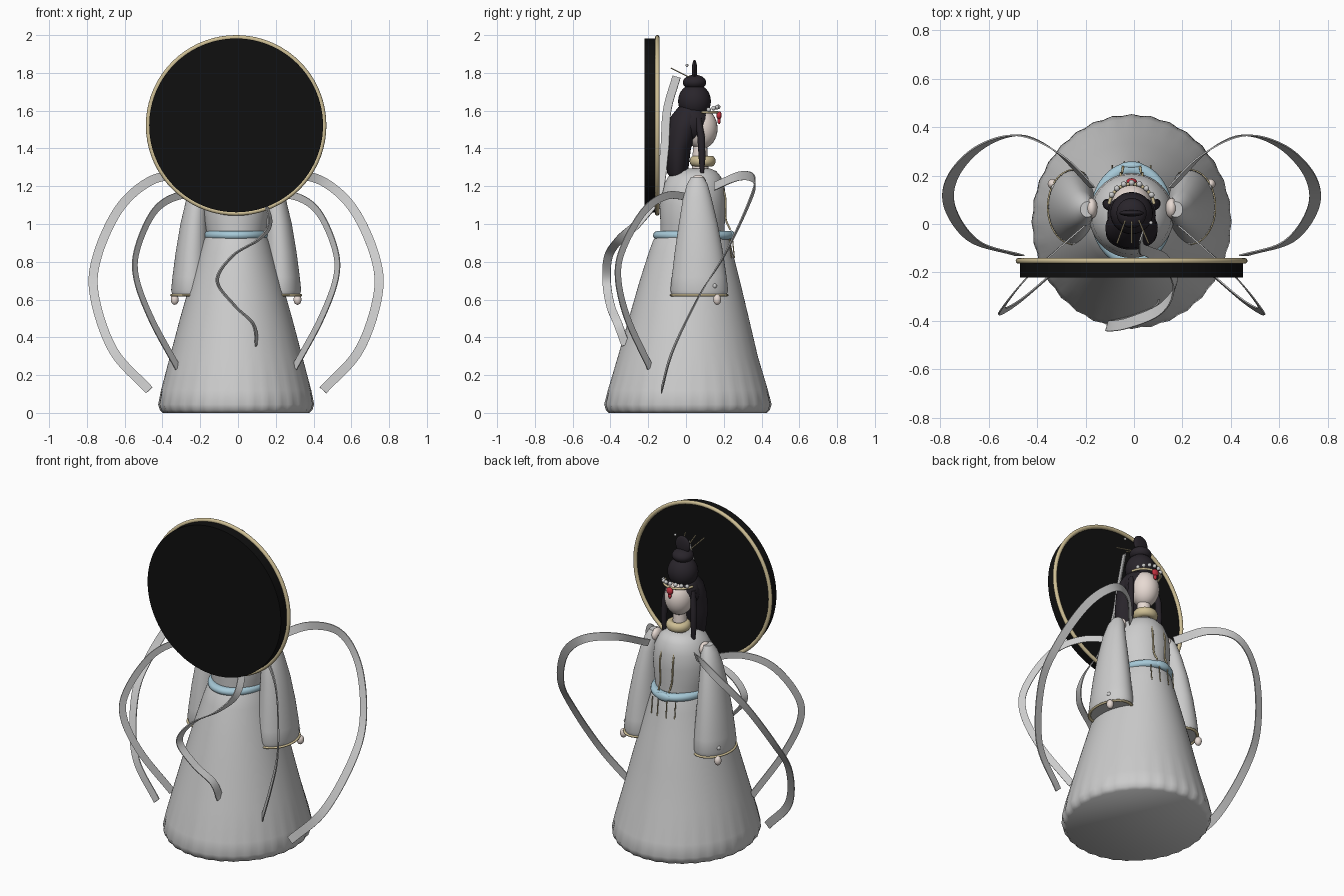
import bpy, math
from mathutils import Vector

if "Cube" in bpy.data.objects:
    bpy.data.objects.remove(bpy.data.objects["Cube"])

CX = -0.01  # the figure sits slightly left of centre


def mat(name, rgb):
    m = bpy.data.materials.new(name)
    m.diffuse_color = (*rgb, 1)
    m.use_nodes = True
    m.node_tree.nodes["Principled BSDF"].inputs["Base Color"].default_value = m.diffuse_color
    return m


WHITE = mat("white_cloth", (0.80, 0.81, 0.83))
BLACK = mat("black", (0.005, 0.005, 0.005))
HAIR = mat("hair", (0.022, 0.018, 0.024))
GOLD = mat("gold", (0.62, 0.52, 0.30))
SKIN = mat("skin", (0.80, 0.70, 0.65))
BLUE = mat("blue", (0.38, 0.58, 0.68))
RED = mat("red", (0.55, 0.03, 0.05))


def finish(o, name, m, angle=50):
    o.name = name
    if m:
        o.data.materials.append(m)
    bpy.ops.object.select_all(action='DESELECT')
    o.select_set(True)
    bpy.context.view_layer.objects.active = o
    bpy.ops.object.shade_smooth_by_angle(angle=math.radians(angle))
    return o


def mesh(name, verts, faces, m):
    me = bpy.data.meshes.new(name)
    me.from_pydata(verts, [], faces)
    o = bpy.data.objects.new(name, me)
    bpy.context.collection.objects.link(o)
    return finish(o, name, m)


def loft(name, rings, m, n=64, pleat=0):
    """Stack of ellipses (cx, cy, z, rx, ry), capped; pleats fade upwards."""
    v, f = [], []
    for cx, cy, z, rx, ry in rings:
        for i in range(n):
            a = 2 * math.pi * i / n
            k = 1 + pleat * max(0, 1 - z / 0.15) * math.cos(a * n / 4)
            v.append((cx + rx * k * math.cos(a), cy + ry * k * math.sin(a), z))
    for r in range(len(rings) - 1):
        for i in range(n):
            j = (i + 1) % n
            f.append((r * n + i, r * n + j, (r + 1) * n + j, (r + 1) * n + i))
    f.append(tuple(reversed(range(n))))
    f.append(tuple(range((len(rings) - 1) * n, len(rings) * n)))
    return mesh(name, v, f, m)


def ball(name, loc, size, m, seg=32):
    bpy.ops.mesh.primitive_uv_sphere_add(segments=seg, ring_count=seg // 2, location=loc)
    o = bpy.context.object
    o.scale = size
    return finish(o, name, m)


def ring(name, loc, R, r, m, scale=(1, 1, 1), rot=(0, 0, 0)):
    bpy.ops.mesh.primitive_torus_add(location=loc, rotation=rot, major_radius=R, minor_radius=r,
                                     major_segments=72, minor_segments=14)
    o = bpy.context.object
    o.scale = scale
    return finish(o, name, m)


def smooth_path(pts, steps=10):
    p = [Vector(q) for q in pts]
    p = [2 * p[0] - p[1]] + p + [2 * p[-1] - p[-2]]
    out = []
    for a, b, c, d in zip(p, p[1:], p[2:], p[3:]):
        for s in range(steps):
            t = s / steps
            out.append(0.5 * (2 * b + (c - a) * t + (2 * a - 5 * b + 4 * c - d) * t ** 2
                              + (3 * b - a - 3 * c + d) * t ** 3))
    return out + [p[-2]]


def ribbon(name, pts, width, normal=None, across=None):
    """Flat band: lies either across a plane normal or along a fixed direction."""
    path, v, f = smooth_path(pts), [], []
    for i, c in enumerate(path):
        t = (path[min(i + 1, len(path) - 1)] - path[max(i - 1, 0)]).normalized()
        w = t.cross(Vector(normal)) if normal else Vector(across) - t * t.dot(Vector(across))
        w = w.normalized() * width / 2
        h = t.cross(w).normalized() * 0.003
        v += [c + w + h, c - w + h, c - w - h, c + w - h]
    for i in range(len(path) - 1):
        for k in range(4):
            a, b = i * 4 + k, i * 4 + (k + 1) % 4
            f.append((a, b, b + 4, a + 4))
    e = len(v)
    f += [(3, 2, 1, 0), (e - 4, e - 3, e - 2, e - 1)]
    return mesh(name, v, f, None)


def wire(name, pts, r, m):
    cu = bpy.data.curves.new(name, 'CURVE')
    cu.dimensions = '3D'
    cu.bevel_depth = r
    cu.use_fill_caps = True
    s = cu.splines.new('POLY')
    path = smooth_path(pts, 5)
    s.points.add(len(path) - 1)
    for p, q in zip(s.points, path):
        p.co = (*q, 1)
    cu.materials.append(m)
    bpy.context.collection.objects.link(bpy.data.objects.new(name, cu))


# Gown and torso
loft("skirt", [(CX, .01, 0, .385, .415), (CX, .01, .015, .4, .43), (CX, .01, .045, .41, .44),
               (CX, .01, .12, .397, .423), (CX, .01, .3, .35, .37), (CX, .015, .5, .297, .318),
               (CX, .02, .7, .24, .265), (CX, .025, .85, .195, .222), (CX, .03, .91, .175, .205),
               (CX, .035, .95, .155, .185)], WHITE, 128, 0.01)
loft("torso", [(CX, .035, .92, .15, .17), (CX, .035, 1.0, .165, .17), (CX, .035, 1.1, .175, .175),
               (CX, .04, 1.19, .165, .165), (CX, .045, 1.25, .135, .14), (CX, .055, 1.28, .1, .105),
               (CX, .065, 1.295, .05, .06)], WHITE)
ring("belt", (CX, .04, .94), .155, .024, BLUE, (.95, 1.2, 1.0))
ball("belt_knot", (CX, .24, .94), (.05, .018, .025), BLUE)

# Sleeves, cuffs, hands and shoulders
for s, side in ((-1, "left"), (1, "right")):
    X = lambda x: CX + s * x
    loft(side + "_sleeve", [(X(.238), .07, .625, .1, .145), (X(.238), .07, .65, .106, .153),
                            (X(.237), .07, .72, .1, .145), (X(.232), .068, .85, .088, .128),
                            (X(.222), .065, 1.0, .073, .103), (X(.208), .06, 1.13, .056, .077),
                            (X(.193), .06, 1.21, .044, .055), (X(.183), .06, 1.25, .028, .032)], WHITE)
    ring(side + "_cuff", (X(.24), .07, .623), .1, .007, GOLD, (1.02, 1.46, .9))
    ball(side + "_hand", (X(.325), .165, .6), (.021, .021, .028), SKIN, 20)
    ball(side + "_cuff_pearl", (X(.318), .15, .672), (.014, .014, .014), WHITE, 16)
    ball(side + "_shoulder", (X(.165), .065, 1.22), (.025, .042, .04), SKIN)
    # Chest cords and hanging belt strands
    wire(side + "_chest_cord", [(X(.035), .165, 1.26), (X(.045), .207, 1.15), (X(.04), .21, 1.03),
                                (X(.035), .235, .97)], .005, GOLD)
    for k, x in enumerate((.03, .08)):
        wire(f"{side}_strand_{k}", [(X(x), .255 - x * .3, .92), (X(x), .26 - x * .3, .87),
                                    (X(x), .265 - x * .3, .82)], .003, GOLD)
    # Flowing side ribbons
    ribbon(side + "_outer_ribbon", [(X(.16), .15, 1.2), (X(.3), .29, 1.255), (X(.46), .365, 1.225),
           (X(.62), .32, 1.08), (X(.735), .2, .83), (X(.75), .07, .62), (X(.65), -.07, .33),
           (X(.46), -.13, .12)], .048, normal=(0, 1, 0))
    ribbon(side + "_inner_ribbon", [(X(.15), .03, 1.14), (X(.3), -.1, 1.15), (X(.43), -.22, 1.07),
           (X(.52), -.33, .88), (X(.53), -.36, .72), (X(.45), -.31, .5), (X(.31), -.19, .24)],
           .04, normal=(s * .75, .66, 0))
    # Side hair locks
    loft(side + "_hair_lock", [(X(.1), .085, 1.27, .012, .01), (X(.103), .085, 1.35, .017, .018),
                               (X(.1), .08, 1.46, .018, .02), (X(.085), .065, 1.56, .012, .016)], HAIR, 20)

# Back ribbon falling from the hair
ribbon("back_ribbon", [(.03, -.05, 1.78), (.03, -.1, 1.6), (.06, -.115, 1.38), (.13, -.15, 1.15),
       (.17, -.25, 1.01), (.11, -.35, .92), (-.03, -.41, .83), (-.11, -.42, .7), (-.02, -.4, .57),
       (.08, -.36, .47), (.1, -.32, .36)], .045, across=(.3, 1, 0))

# Neck, collar, head
loft("neck", [(CX, .075, 1.27, .045, .045), (CX, .075, 1.44, .036, .036)], SKIN, 32)
ring("collar", (CX, .088, 1.333), .045, .024, GOLD, (1.05, 1, 1.2))
ball("head", (CX, .08, 1.505), (.083, .087, .108), SKIN)

# Hair mass and stacked buns
ball("hair_cap", (CX, .035, 1.535), (.1, .098, .105), HAIR)
loft("back_hair", [(CX, -.045, 1.25, .075, .04), (CX, -.045, 1.27, .088, .055), (CX, -.04, 1.4, .105, .066),
                   (CX, -.015, 1.5, .108, .085), (CX, .005, 1.57, .098, .085), (CX, .02, 1.62, .065, .06)], HAIR)
ball("lower_bun", (CX, .045, 1.65), (.088, .087, .092), HAIR)
ball("upper_bun", (CX, .045, 1.75), (.062, .062, .04), HAIR)
ball("top_loop", (CX, .045, 1.815), (.05, .014, .055), HAIR)

# Hairpins and pearls
for k, x in enumerate((-.06, 0, .07)):
    wire(f"hairpin_{k}", [(CX + x * .4, .02, 1.775), (CX + x * .7, -.03, 1.8), (CX + x, -.08, 1.825)], .003, GOLD)
ball("hairpin_pearl", (.07, .005, 1.84), (.008, .008, .008), WHITE, 12)

# Crown band, beads and jewel
arc = [(CX + .095 * math.sin(a), .065 + .1 * math.cos(a), 1.592)
       for a in (math.radians(d) for d in range(-80, 81, 20))]
wire("crown_band", arc, .007, GOLD)
for k, (x, y, z) in enumerate(arc[1:-1]):
    ball(f"crown_bead_{k}", (x, y + .005, z + .012 + .016 * math.cos((k - 3) * .5)), (.012, .012, .012), WHITE, 16)
ball("crown_jewel", (CX, .175, 1.575), (.022, .014, .022), RED, 20)
ball("jewel_drop", (CX, .175, 1.545), (.011, .009, .016), RED, 16)

# Black halo disc with gold rim
bpy.ops.mesh.primitive_cylinder_add(vertices=96, radius=.46, depth=.065, location=(CX, -.1875, 1.522),
                                    rotation=(math.pi / 2, 0, 0))
finish(bpy.context.object, "halo_disc", BLACK, 30)
ring("halo_rim", (CX, -.152, 1.522), .466, .012, GOLD, rot=(math.pi / 2, 0, 0))
